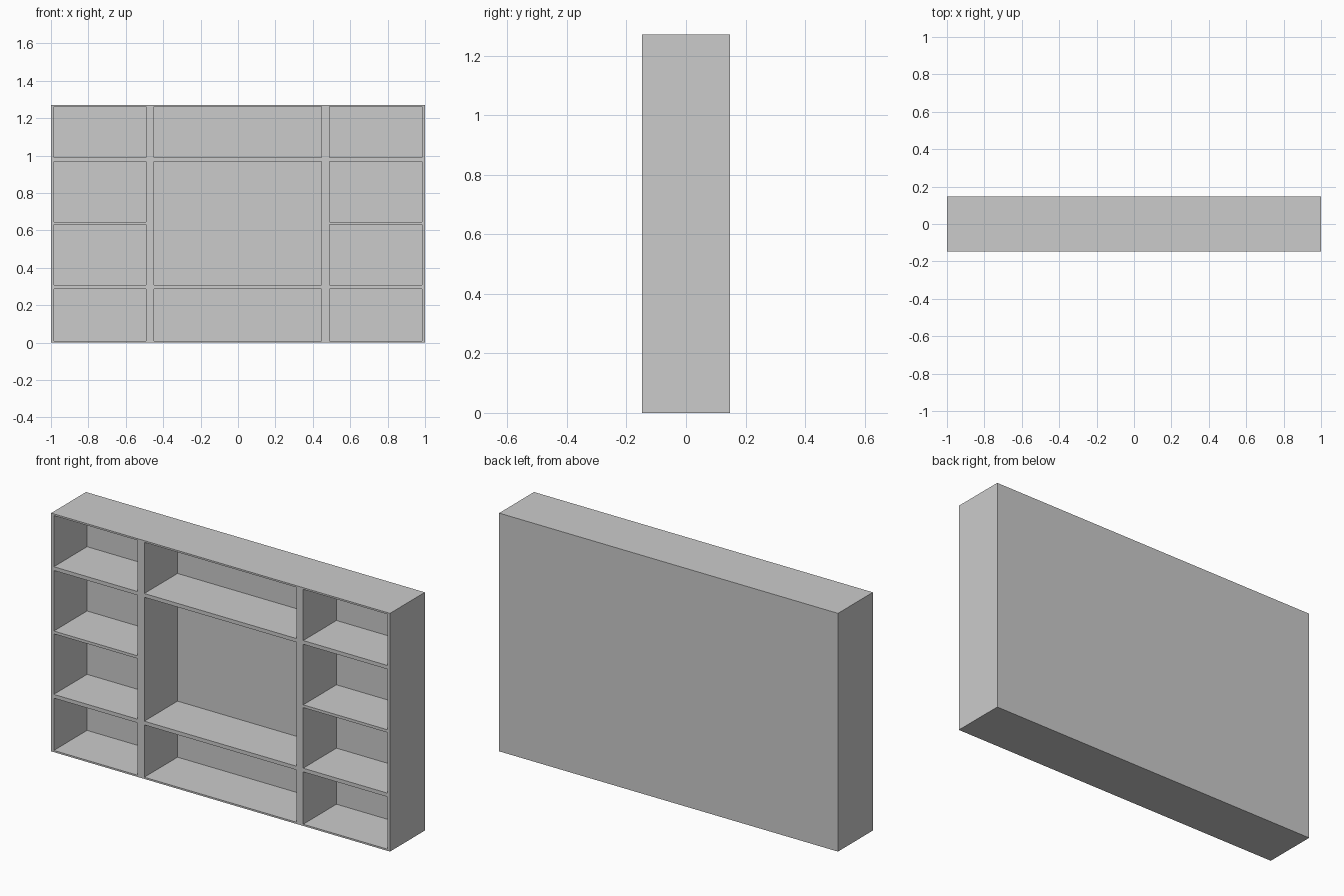
import bpy, bmesh
from mathutils import Matrix, Vector

if "Cube" in bpy.data.objects:
    bpy.data.objects.remove(bpy.data.objects["Cube"])

HALF_DEPTH, HEIGHT, BACK = 0.147, 1.271, 0.014


def add_box(bm, x0, x1, y0, y1, z0, z1):
    centre = Vector(((x0 + x1) / 2, (y0 + y1) / 2, (z0 + z1) / 2))
    size = Matrix.Diagonal((x1 - x0, y1 - y0, z1 - z0, 1))
    bmesh.ops.create_cube(bm, size=1, matrix=Matrix.Translation(centre) @ size)


def make_object(name, boxes):
    bm = bmesh.new()
    for box in boxes:
        add_box(bm, *box)
    mesh = bpy.data.meshes.new(name)
    bm.to_mesh(mesh)
    bm.free()
    obj = bpy.data.objects.new(name, mesh)
    bpy.context.collection.objects.link(obj)
    return obj


# Solid cabinet body
cabinet = make_object("shelf_cabinet",
                      [(-1, 1, -HALF_DEPTH, HALF_DEPTH, 0, HEIGHT)])

# Compartments: four per side column, three in the wide centre column
side_rows = [(0.009, 0.288), (0.308, 0.631), (0.646, 0.969), (0.989, 1.262)]
centre_rows = [side_rows[0], (0.308, 0.969), side_rows[3]]
columns = [(-0.984, -0.491, side_rows),
           (-0.45, 0.447, centre_rows),
           (0.488, 0.984, side_rows)]
openings = [(x0, x1, -HALF_DEPTH - 0.1, HALF_DEPTH - BACK, z0, z1)
            for x0, x1, rows in columns for z0, z1 in rows]
cutter = make_object("compartment_cutter", openings)
cutter.hide_render = True

# Hollow out the compartments, leaving a thin back panel
cut = cabinet.modifiers.new("compartments", 'BOOLEAN')
cut.operation = 'DIFFERENCE'
cut.solver = 'EXACT'
cut.object = cutter
bpy.context.view_layer.objects.active = cabinet
cabinet.select_set(True)
bpy.ops.object.modifier_apply(modifier=cut.name)
bpy.data.objects.remove(cutter, do_unlink=True)
